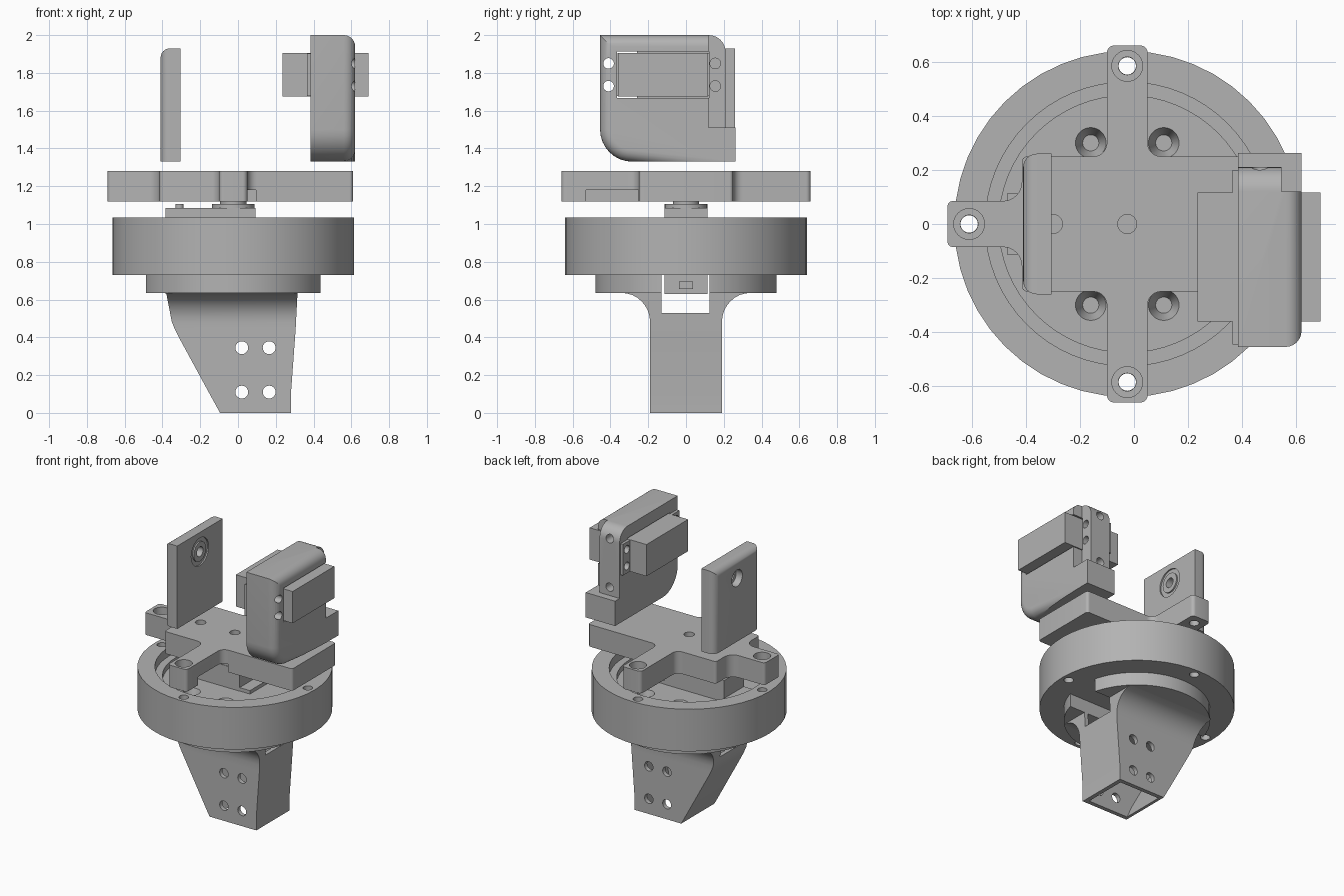
import bpy, bmesh, math
from mathutils import Matrix, Vector

if "Cube" in bpy.data.objects:
    bpy.data.objects.remove(bpy.data.objects["Cube"])

grey = bpy.data.materials.new("plain grey")
grey.use_nodes = True
grey.diffuse_color = (0.45, 0.45, 0.45, 1)
grey.node_tree.nodes["Principled BSDF"].inputs["Base Color"].default_value = grey.diffuse_color

CX = -0.025  # turning axis
TILT_Z = 1.79  # tilt axis height


def finish(name, bm):
    bmesh.ops.recalc_face_normals(bm, faces=bm.faces)
    mesh = bpy.data.meshes.new(name)
    bm.to_mesh(mesh)
    bm.free()
    mesh.materials.append(grey)
    obj = bpy.data.objects.new(name, mesh)
    bpy.context.collection.objects.link(obj)
    return obj


def add_box(bm, x, y, z):
    size = [b - a for a, b in (x, y, z)]
    mid = [(a + b) / 2 for a, b in (x, y, z)]
    bmesh.ops.create_cube(bm, size=1, matrix=Matrix.Translation(mid) @ Matrix.Diagonal((*size, 1)))


def add_cyl(bm, centre, lo, hi, r, axis="z", r2=None, seg=32):
    """Cylinder or cone along an axis; centre is the other two coordinates."""
    h = (lo + hi) / 2
    a, b = centre
    pos, rot = {"z": ((a, b, h), Matrix()),
                "x": ((h, a, b), Matrix.Rotation(math.pi / 2, 4, "Y")),
                "y": ((a, h, b), Matrix.Rotation(-math.pi / 2, 4, "X"))}[axis]
    bmesh.ops.create_cone(bm, cap_ends=True, segments=seg, radius1=r, radius2=r if r2 is None else r2,
                          depth=hi - lo, matrix=Matrix.Translation(pos) @ rot)


def box(name, *spans):
    bm = bmesh.new()
    add_box(bm, *spans)
    return finish(name, bm)


def cyl(name, *args, **kw):
    bm = bmesh.new()
    add_cyl(bm, *args, **kw)
    return finish(name, bm)


def cut(obj, *cutters):
    for c in cutters:
        mod = obj.modifiers.new("cut", "BOOLEAN")
        mod.operation, mod.solver, mod.object = "DIFFERENCE", "EXACT", c
    graph = bpy.context.evaluated_depsgraph_get()
    mesh = bpy.data.meshes.new_from_object(obj.evaluated_get(graph))
    obj.modifiers.clear()
    obj.data = mesh
    for c in cutters:
        bpy.data.objects.remove(c)


def rounded(corners, steps=6):
    """Polygon outline from (a, b, radius) corners."""
    out = []
    for i, (a, b, r) in enumerate(corners):
        p = Vector((a, b))
        if not r:
            out.append(p)
            continue
        u = (Vector(corners[i - 1][:2]) - p).normalized()
        v = (Vector(corners[(i + 1) % len(corners)][:2]) - p).normalized()
        mid = p + (u + v) * r
        for k in range(steps + 1):
            t = k / steps * math.pi / 2
            out.append(mid - v * r * math.cos(t) - u * r * math.sin(t))
    return out


def prism(outline, lo, hi, axis="z"):
    bm = bmesh.new()
    place = (lambda p, h: (p[0], p[1], h)) if axis == "z" else (lambda p, h: (h, p[0], p[1]))
    face = bm.faces.new([bm.verts.new(place(p, lo)) for p in outline])
    new = bmesh.ops.extrude_face_region(bm, geom=[face])["geom"]
    move = Vector(place((0, 0), hi - lo))
    bmesh.ops.translate(bm, vec=move, verts=[g for g in new if isinstance(g, bmesh.types.BMVert)])
    return bm


def bevel(bm, rule, r):
    edges = [e for e in bm.edges if all(rule(v.co) for v in e.verts)]
    bmesh.ops.bevel(bm, geom=edges, offset=r, segments=6, profile=0.5, affect="EDGES")


def servo(name, matrix):
    """Shaft along local z at the origin, body length along x."""
    bm = bmesh.new()
    add_box(bm, (-0.36, 0.117), (-0.115, 0.115), (-0.455, 0))
    add_box(bm, (-0.445, 0.2), (-0.113, 0.113), (-0.155, -0.13))
    add_box(bm, (0.1, 0.175), (-0.037, 0.037), (-0.43, -0.39))
    for r, top in ((0.113, 0.022), (0.07, 0.035), (0.03, 0.085)):
        add_cyl(bm, (0, 0), -0.02, top, r)
    add_cyl(bm, (-0.285, 0), -0.02, 0.022, 0.022)
    bm.transform(matrix)
    obj = finish(name, bm)
    return obj


def leg_loft(name, inset, z_start):
    """Tapered leg as a stack of rectangles, flaring at the top."""
    rings = [(z_start, -0.095, 0.28, 0.19), (0.1, -0.15, 0.28, 0.19), (0.4, -0.313, 0.302, 0.19),
             (0.44, -0.333, 0.305, 0.19)]
    for k in range(9):
        t = k / 8 * math.pi / 2
        rings.append((0.48 + 0.155 * math.sin(t) + (inset if k == 8 else 0), -0.35 - 0.03 * math.sin(t),
                      0.307 + 0.008 * math.sin(t), 0.19 + 0.15 * (1 - math.cos(t))))
    bm = bmesh.new()
    loops = []
    for z, x0, x1, y in rings:
        x0, x1, y = x0 + inset, x1 - inset, y - inset
        loops.append([bm.verts.new((x, s, z)) for x, s in ((x0, -y), (x1, -y), (x1, y), (x0, y))])
    bm.faces.new(loops[0])
    bm.faces.new(loops[-1])
    for a, b in zip(loops, loops[1:]):
        for i in range(4):
            bm.faces.new((a[i - 1], a[i], b[i], b[i - 1]))
    return finish(name, bm)


slot = ((-0.7, 0.7), (-0.13, 0.125))

# Hollow leg with bolt holes and a cable slot
leg = leg_loft("leg", 0, 0)
cut(leg, leg_loft("leg_hollow", 0.03, -0.02), box("leg_slot", *slot, (0.53, 0.75)),
    *[cyl("bolt_hole", (x, z), -0.5, 0.5, 0.034, axis="y") for x in (0.02, 0.165) for z in (0.11, 0.345)])

# Fixed disc on the leg, with the servo pocket and four countersinks
disc = cyl("base_disc", (CX, 0), 0.635, 0.93, 0.48, seg=64)
cut(disc, box("disc_slot", *slot, (0.6, 0.73)),
    *[cyl("countersink", (CX + sx * 0.135, sy * 0.3), 0.85, 0.94, 0.03, r2=0.06)
      for sx in (-1, 1) for sy in (-1, 1)])

# Turning ring with an inner ledge and four bolt holes
ring = cyl("turning_ring", (CX, 0), 0.73, 1.035, 0.64, seg=48)
spots = [(CX, 0.585), (CX, -0.585), (CX - 0.585, 0), (CX + 0.585, 0)]
cut(ring, cyl("ring_bore", (CX, 0), 0.7, 1.1, 0.475, seg=64), cyl("ring_ledge", (CX, 0), 0.97, 1.1, 0.525, seg=64),
    *[cyl("ring_hole", s, 0.7, 1.1, 0.032) for s in spots])

# Cross-shaped deck
half = [(0.61, 0.25, 0.02), (0.05, 0.25, 0.05), (0.05, 0.66, 0.025), (-0.1, 0.66, 0.025), (-0.1, 0.25, 0.05),
        (-0.415, 0.25, 0.02), (-0.415, 0.085, 0.07), (-0.69, 0.085, 0.02)]
outline = half + [(x, -y, r) for x, y, r in reversed(half)]
deck = finish("deck", prism(rounded(outline), 1.12, 1.28))
cut(deck, box("horn_slot", (-0.05, 0.095), (-0.53, 0.05), (1.1, 1.18)),
    *[cyl("deck_hole", s, 1.1, 1.3, 0.033) for s in spots[:3]],
    *[cyl("counterbore", s, 1.22, 1.3, 0.057) for s in spots[:3]],
    *[cyl("deck_screw", (x, 0), 1.2, 1.3, 0.035) for x in (CX, -0.3)])
cyl("horn_hub", (CX, 0), 1.1, 1.19, 0.07)

# Upright bearing plate
bm = bmesh.new()
add_box(bm, (-0.41, -0.305), (-0.26, 0.26), (1.33, 1.93))
bevel(bm, lambda c: c.x < -0.4, 0.0)
edges = [e for e in bm.edges if all(v.co.x < -0.4 for v in e.verts) and not all(v.co.z < 1.4 for v in e.verts)]
bmesh.ops.bevel(bm, geom=edges, offset=0.05, segments=6, profile=0.5, affect="EDGES")
plate = finish("bearing_plate", bm)
cut(plate, cyl("plate_hole", (0, TILT_Z), -0.5, -0.2, 0.035, axis="x"),
    cyl("plate_outer_bore", (0, TILT_Z), -0.5, -0.36, 0.06, axis="x"),
    cyl("plate_inner_recess", (0, TILT_Z), -0.315, -0.2, 0.1, axis="x"))
bm = bmesh.new()
add_cyl(bm, (0, TILT_Z), -0.35, -0.305, 0.07, axis="x")
boss = finish("plate_boss", bm)
cut(boss, cyl("boss_hole", (0, TILT_Z), -0.5, -0.2, 0.035, axis="x"))

# Tilt servo holder: rounded front, stepped back
side = [(-0.455, 1.33, 0.17), (0.262, 1.33, 0), (0.262, 1.51, 0), (0.21, 1.51, 0), (0.21, 2.0, 0.09), (-0.455, 2.0, 0)]
bm = prism(rounded(side, 8), 0.385, 0.62, "x")
bevel(bm, lambda c: c.x > 0.6 and (c.z > 1.99 or c.y < -0.28), 0.06)
holder = finish("servo_holder", bm)
cut(holder, box("holder_step", (0.545, 0.8), (0.12, 0.4), (1.51, 2.1)),
    box("servo_opening", (0.3, 0.8), (-0.365, 0.122), (TILT_Z - 0.122, TILT_Z + 0.122)),
    *[cyl("back_hole", (0.465, z), 0.14, 0.3, 0.03, axis="y") for z in (1.92, 1.57)])

# Servos, with ear holes through the holder
turn = servo("turn_servo", Matrix.Translation((CX, 0, 1.085)))
tilt = servo("tilt_servo", Matrix(((0, 0, -1, 0.235), (1, 0, 0, 0), (0, -1, 0, TILT_Z), (0, 0, 0, 1))))
for obj in (holder, tilt):
    cut(obj, *[cyl("ear_hole", (y, TILT_Z + dz), 0.3, 0.8, 0.028, axis="x")
               for y in (-0.41, 0.155) for dz in (-0.06, 0.06)])

# Smooth round surfaces, sharp corners
for obj in bpy.context.collection.objects:
    if obj.type == "MESH" and obj.data.materials and obj.data.materials[0] == grey:
        bpy.ops.object.select_all(action="DESELECT")
        obj.select_set(True)
        bpy.context.view_layer.objects.active = obj
        bpy.ops.object.shade_smooth_by_angle(angle=math.radians(30))
